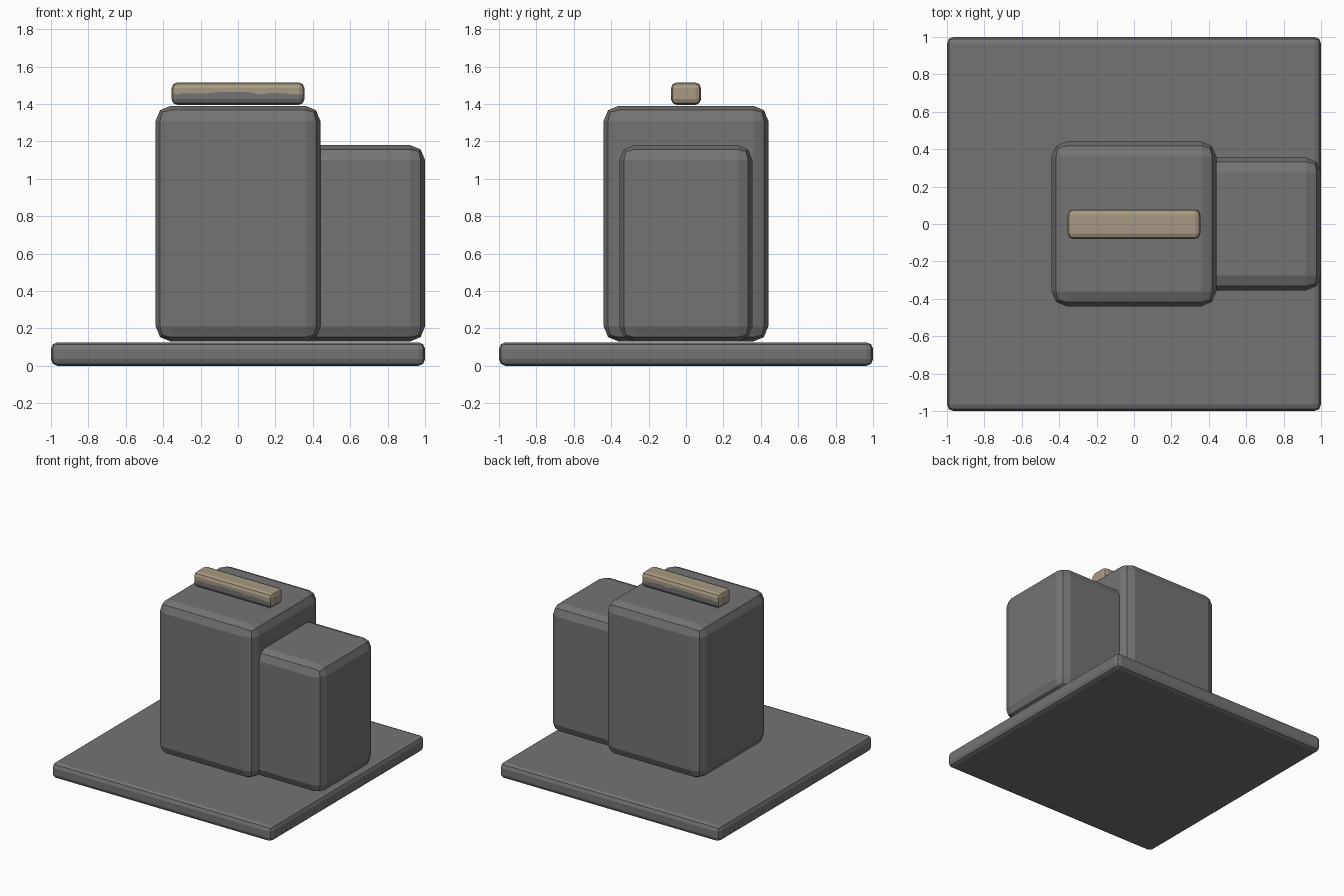
import bpy, bmesh
from mathutils import Vector

if "Cube" in bpy.data.objects:
    bpy.data.objects.remove(bpy.data.objects["Cube"])


def material(name, rgb):
    m = bpy.data.materials.new(name)
    m.diffuse_color = (*rgb, 1)
    m.use_nodes = True
    m.node_tree.nodes["Principled BSDF"].inputs["Base Color"].default_value = m.diffuse_color
    return m


GREY = material("stone grey", (0.17, 0.175, 0.17))
TAN = material("worn tan", (0.38, 0.32, 0.225))


def rounded_box(lo, hi, bevel):
    """Box between two corners with a two-step rounded edge."""
    lo, hi = Vector(lo), Vector(hi)
    bm = bmesh.new()
    bmesh.ops.create_cube(bm, size=1)
    for v in bm.verts:
        for i in range(3):
            v.co[i] = hi[i] if v.co[i] > 0 else lo[i]
    bmesh.ops.bevel(bm, geom=bm.edges[:], offset=bevel, segments=2,
                    profile=0.5, affect='EDGES', clamp_overlap=True)
    return bm


def finish(bm, name, mats):
    me = bpy.data.meshes.new(name)
    bmesh.ops.recalc_face_normals(bm, faces=bm.faces[:])
    bm.to_mesh(me)
    bm.free()
    for m in mats:
        me.materials.append(m)
    ob = bpy.data.objects.new(name, me)
    bpy.context.collection.objects.link(ob)
    return ob


# Base slab and the two upright blocks
finish(rounded_box((-1, -1, 0), (1, 1, 0.125), 0.035), "base_slab", [GREY])
finish(rounded_box((-0.44, -0.44, 0.13), (0.44, 0.44, 1.39), 0.08), "main_block", [GREY])
finish(rounded_box((0.28, -0.355, 0.13), (1.0, 0.355, 1.18), 0.08), "side_block", [GREY])

# Top bar: tan with an uneven grey lower edge on its long sides
bm = rounded_box((-0.355, -0.08, 1.395), (0.355, 0.08, 1.515), 0.03)
EDGE_Z = 1.455
jag = {-0.29: 0.003, -0.2: -0.001, -0.1: 0.008, 0.05: 0.009, 0.12: -0.005,
       0.18: 0.005, 0.25: 0.001}


def cut(co, no):
    geom = bm.verts[:] + bm.edges[:] + bm.faces[:]
    bmesh.ops.bisect_plane(bm, geom=geom, plane_co=co, plane_no=no)


cut((0, 0, EDGE_Z), (0, 0, 1))
for x in jag:
    cut((x, 0, 0), (1, 0, 0))

# Colour by side and height before the boundary is made uneven
bm.normal_update()
for f in bm.faces:
    z = f.calc_center_median().z
    long_side = abs(f.normal.y) > 0.5
    f.material_index = 1 if z < 1.412 or (long_side and z < EDGE_Z) else 0
for v in bm.verts:
    if abs(v.co.z - EDGE_Z) < 1e-4 and abs(abs(v.co.y) - 0.08) < 1e-4:
        for x, dz in jag.items():
            if abs(v.co.x - x) < 1e-3:
                v.co.z += dz
        if abs(v.co.x) > 0.3:
            v.co.z -= 0.006
finish(bm, "top_bar", [TAN, GREY])
